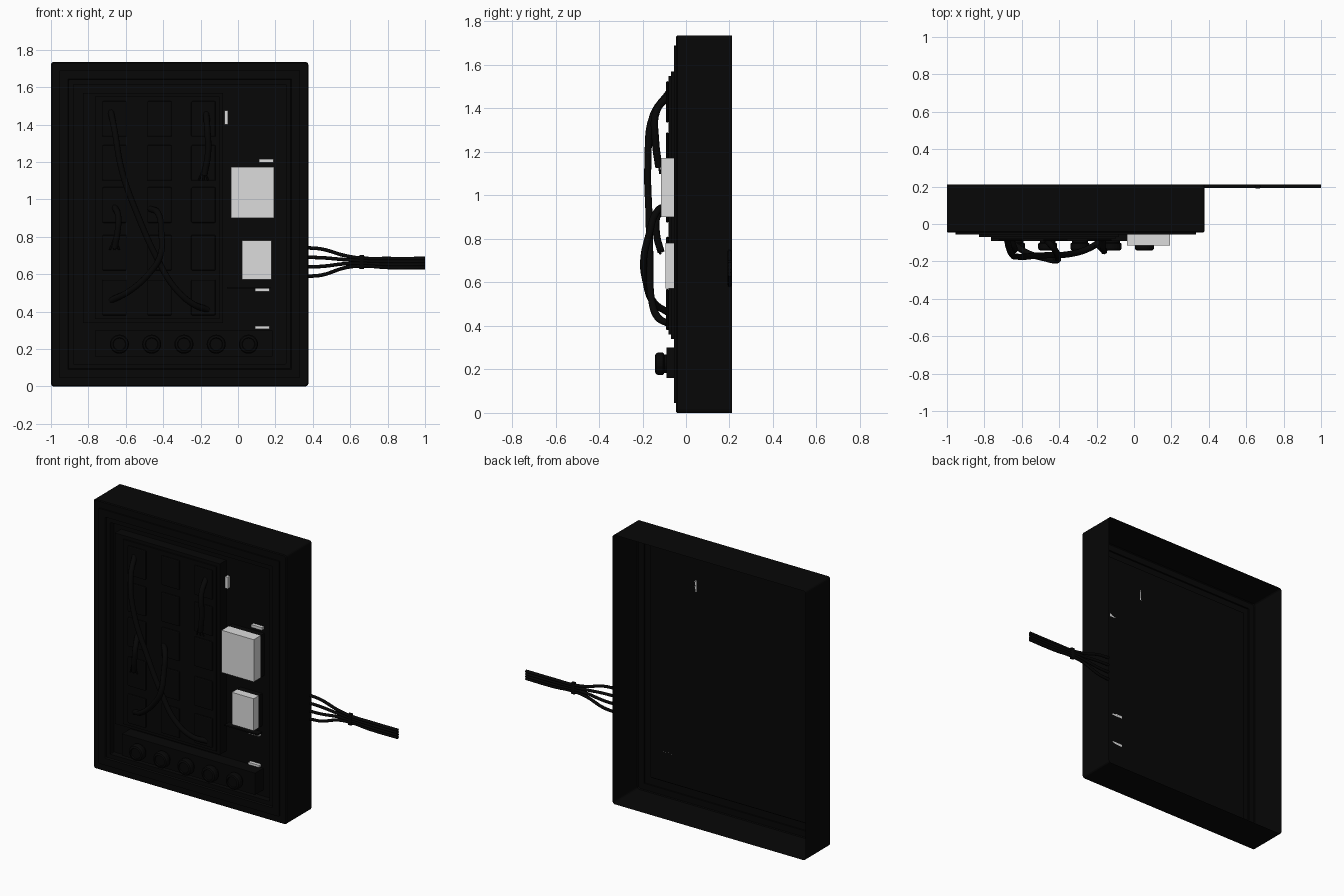
import bpy, bmesh, math

if "Cube" in bpy.data.objects:
    bpy.data.objects.remove(bpy.data.objects["Cube"], do_unlink=True)


def material(name, value):
    m = bpy.data.materials.new(name)
    m.use_nodes = True
    col = (value, value, value, 1)
    m.diffuse_color = col
    bsdf = next(n for n in m.node_tree.nodes if n.type == 'BSDF_PRINCIPLED')
    bsdf.inputs["Base Color"].default_value = col
    return m


BLACK = material("matte black", 0.002)
WHITE = material("light grey", 0.72)


def finish(name, bm, mat):
    bmesh.ops.recalc_face_normals(bm, faces=bm.faces)
    me = bpy.data.meshes.new(name)
    bm.to_mesh(me)
    bm.free()
    me.materials.append(mat)
    ob = bpy.data.objects.new(name, me)
    bpy.context.collection.objects.link(ob)
    return ob


def loft(bm, loops):
    for a, b in zip(loops, loops[1:]):
        for i in range(len(a)):
            j = (i + 1) % len(a)
            bm.faces.new((a[i], a[j], b[j], b[i]))
    bm.faces.new(loops[-1])


def box(name, x, y, z, mat=BLACK, bevel=0.0):
    bm = bmesh.new()
    bmesh.ops.create_cube(bm, size=1)
    for v in bm.verts:
        v.co = [(r[0] + r[1]) / 2 + c * (r[1] - r[0]) for r, c in zip((x, y, z), v.co)]
    ob = finish(name, bm, mat)
    if bevel:
        mod = ob.modifiers.new("Bevel", 'BEVEL')
        mod.width, mod.segments = bevel, 2


def wire(name, pts, radius=0.017):
    cu = bpy.data.curves.new(name, 'CURVE')
    cu.dimensions = '3D'
    cu.bevel_depth, cu.bevel_resolution = radius, 2
    cu.resolution_u, cu.use_fill_caps = 6, True
    sp = cu.splines.new('BEZIER')
    sp.bezier_points.add(len(pts) - 1)
    for b, p in zip(sp.bezier_points, pts):
        b.co = p
        b.handle_left_type = b.handle_right_type = 'AUTO'
    tmp = bpy.data.objects.new(name, cu)
    bpy.context.collection.objects.link(tmp)
    bpy.context.view_layer.update()
    dg = bpy.context.evaluated_depsgraph_get()
    me = bpy.data.meshes.new_from_object(tmp.evaluated_get(dg))
    bpy.data.objects.remove(tmp, do_unlink=True)
    me.materials.append(BLACK)
    for p in me.polygons:
        p.use_smooth = True
    bpy.context.collection.objects.link(bpy.data.objects.new(name, me))


# Open-backed case: nested rounded rectangles of (inset, depth), stepped rim, sunken floor
X0, X1, TOP, FLOOR = -1.0, 0.376, 1.735, -0.005
bm = bmesh.new()
rings = []
for d, y in [(0, .211), (0, -.04), (.005, -.045), (.045, -.045), (.045, -.055),
             (.09, -.055), (.095, -.045), (.12, -.045), (.12, FLOOR)]:
    r = .015 if d < .04 else .004
    ring = []
    for k, (cx, cz) in enumerate(((X1 - d - r, TOP - d - r), (X0 + d + r, TOP - d - r),
                                  (X0 + d + r, d + r), (X1 - d - r, d + r))):
        for s in range(4):
            a = math.radians(90 * k + 30 * s)
            ring.append(bm.verts.new((cx + r * math.cos(a), y, cz + r * math.sin(a))))
    rings.append(ring)
loft(bm, rings)
finish("case", bm, BLACK)

# Main board with a five by three grid of raised pads
box("board_base", (-.83, -.08), (-.07, FLOOR), (.34, 1.57))
box("board_top", (-.765, -.1), (-.08, -.07), (.36, 1.55))
for x in (-.66, -.42, -.185):
    for z in (1.43, 1.195, .97, .715, .475):
        box("board_pad", (x - .065, x + .065), (-.092, -.08), (z - .095, z + .095), bevel=.006)

# Knob strip and turned knobs
box("knob_strip", (-.765, .185), (-.09, FLOOR), (.16, .30))
PROFILE = [(.042, -.085), (.042, -.1), (.051, -.105), (.051, -.13), (.046, -.139),
           (.035, -.143), (.032, -.136)]
for k in range(5):
    cx, n = -.634 + k * .1725, 24
    bm = bmesh.new()
    loft(bm, [[bm.verts.new((cx + r * math.cos(math.tau * i / n), y, .226 + r * math.sin(math.tau * i / n)))
               for i in range(n)] for r, y in PROFILE])
    finish("knob", bm, BLACK)

# Pale modules on dark bases, with small connectors on the floor
for name, x, z, front in (("large_module", (-.037, .193), (.90, 1.172), -.115),
                          ("small_module", (.022, .178), (.573, .78), -.095)):
    box(name, x, (front, -.045), z, WHITE)
    box(name + "_base", x, (-.045, FLOOR), z)
for x0, x1, z0, z1 in ((-.073, -.054, 1.40, 1.475), (.112, .189, 1.197, 1.215),
                       (.092, .169, .507, .523), (.092, .169, .307, .322)):
    box("connector", (x0, x1), (-.027, FLOOR), (z0, z1), WHITE)
box("module_ledge", (-.06, .175), (-.05, FLOOR), (.524, .532))

# Loose wires arching over the board
wire("long_wire", [(-.68, -.08, 1.47), (-.66, -.15, 1.37), (-.62, -.175, 1.15), (-.53, -.17, .9),
                   (-.43, -.165, .68), (-.34, -.16, .53), (-.24, -.13, .44), (-.16, -.08, .41)])
wire("looped_wire", [(-.68, -.08, .46), (-.58, -.15, .51), (-.47, -.185, .61), (-.415, -.195, .7),
                     (-.41, -.17, .82), (-.43, -.13, .93), (-.47, -.085, .95)])
wire("upper_wire", [(-.17, -.08, 1.46), (-.165, -.135, 1.39), (-.16, -.14, 1.25), (-.18, -.125, 1.13)])
wire("lower_wire", [(-.66, -.08, .96), (-.64, -.13, .91), (-.645, -.135, .82), (-.66, -.115, .74)])
for x, z in ((-.185, 1.15), (-.66, .78)):
    for s in (-1, 0, 1):
        wire("wire_strand", [(x, -.13, z + .02), (x + s * .025, -.118, z - .05)], .005)

# Four cable leads gathered by a tie beside the case
for i in range(4):
    s = 1.5 - i
    wire("cable_lead", [(.372, .201, .665 + s * .051), (.45, .201, .665 + s * .046),
                        (.57, .201, .667 + s * .022), (.66, .201, .665 + s * .014),
                        (.8, .201, .66 + s * .016), (1.0, .201, .66 + s * .016)], .0095)
box("cable_tie", (.648, .675), (.19, .211), (.627, .703), bevel=.005)
